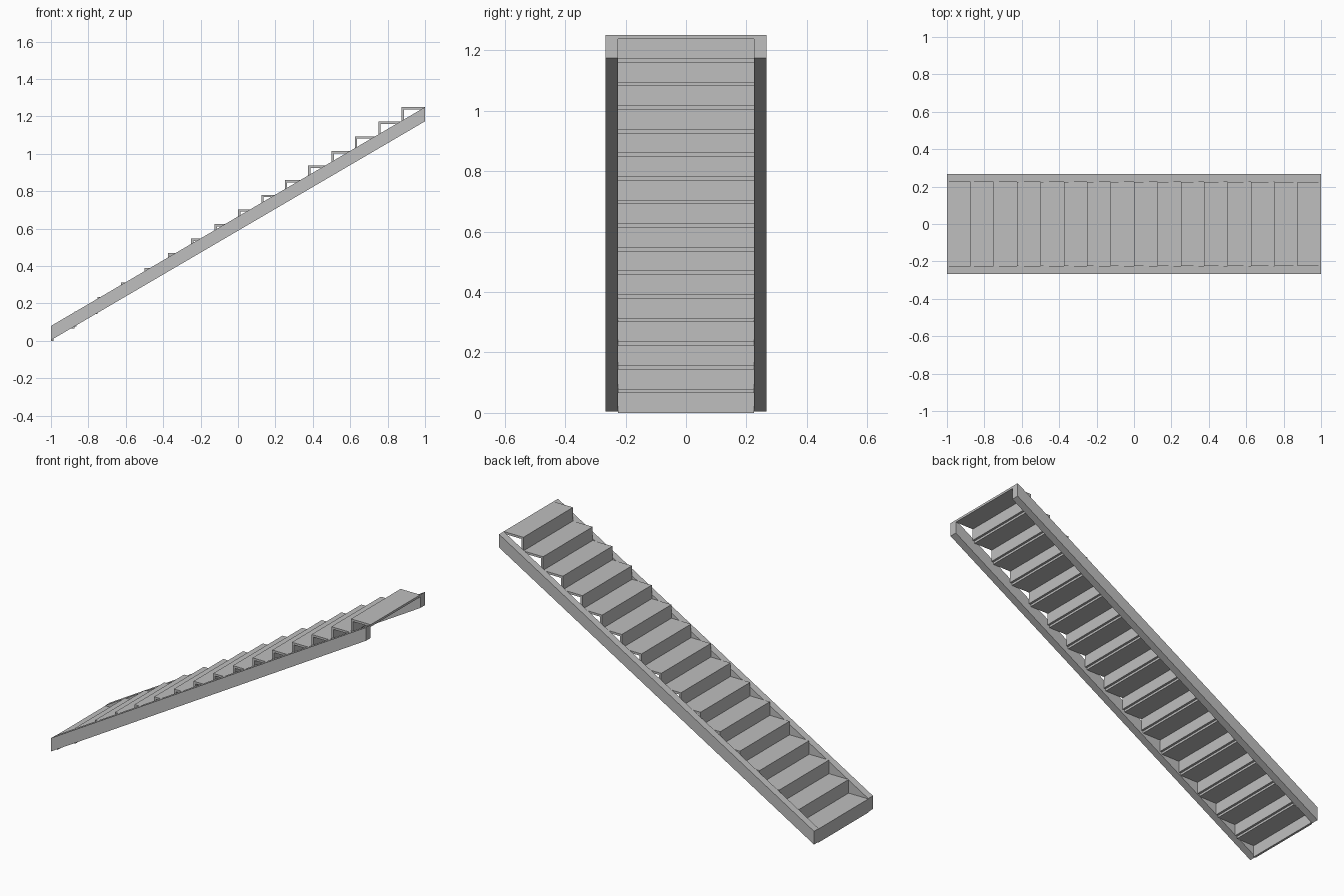
import bpy, bmesh

if "Cube" in bpy.data.objects:
    bpy.data.objects.remove(bpy.data.objects["Cube"])

STEPS = 16
RUN, RISE = 2.0 / STEPS, 1.25 / STEPS
THICK = 0.0125           # board thickness
HALF, OUTER = 0.225, 0.267  # half width of the steps, outer face of the stringers

grey = bpy.data.materials.new("light grey")
grey.diffuse_color = (0.52, 0.52, 0.52, 1)
grey.use_nodes = True
grey.node_tree.nodes["Principled BSDF"].inputs["Base Color"].default_value = grey.diffuse_color


def extrude_profile(name, profile, y0, y1):
    """Prism from an x-z outline, extruded along y."""
    bm = bmesh.new()
    face = bm.faces.new([bm.verts.new((x, y0, z)) for x, z in profile])
    ext = bmesh.ops.extrude_face_region(bm, geom=[face])
    verts = [g for g in ext["geom"] if isinstance(g, bmesh.types.BMVert)]
    bmesh.ops.translate(bm, vec=(0, y1 - y0, 0), verts=verts)
    bmesh.ops.recalc_face_normals(bm, faces=bm.faces[:])
    mesh = bpy.data.meshes.new(name)
    bm.to_mesh(mesh)
    bm.free()
    mesh.materials.append(grey)
    obj = bpy.data.objects.new(name, mesh)
    bpy.context.collection.objects.link(obj)
    return obj


# Steps: each an upright riser joined to a tread
for i in range(STEPS):
    x0, x1 = -1 + i * RUN, -1 + (i + 1) * RUN
    z0, z1 = i * RISE, (i + 1) * RISE
    extrude_profile(f"step_{i + 1}", [
        (x0, z0), (x0 + THICK, z0), (x0 + THICK, z1 - THICK),
        (x1, z1 - THICK), (x1, z1), (x0, z1)], -HALF, HALF)

# Sloping side stringers with upright ends
side = [(-1, 0.004), (1, 1.174), (1, 1.25), (-1, 0.08)]
extrude_profile("front_stringer", side, -OUTER, -HALF)
extrude_profile("back_stringer", side, HALF, OUTER)
